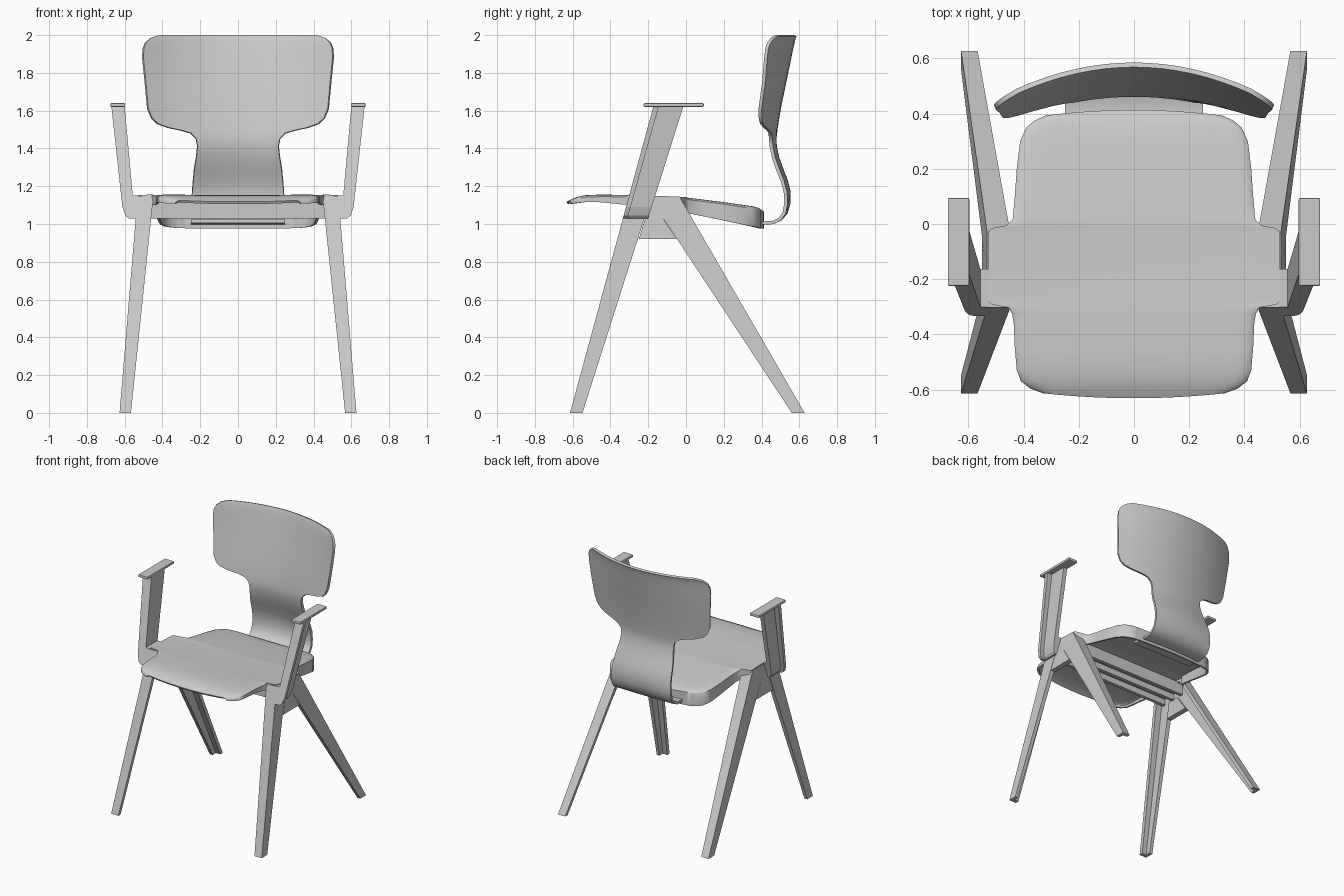
import bpy, bmesh, math

cube = bpy.data.objects.get("Cube")
if cube:
    bpy.data.objects.remove(cube, do_unlink=True)

# One plain grey for the whole chair
grey = bpy.data.materials.new("plain_grey")
grey.use_nodes = True
grey.diffuse_color = (0.6, 0.6, 0.6, 1)
grey.node_tree.nodes["Principled BSDF"].inputs["Base Color"].default_value = (0.6, 0.6, 0.6, 1)


def finish(name, bm, mirror=False, thickness=0, offset=-1, bevel=0, smooth=False):
    if not thickness:
        bmesh.ops.recalc_face_normals(bm, faces=bm.faces)
    mesh = bpy.data.meshes.new(name)
    bm.to_mesh(mesh)
    bm.free()
    ob = bpy.data.objects.new(name, mesh)
    bpy.context.collection.objects.link(ob)
    mesh.materials.append(grey)
    if thickness:
        m = ob.modifiers.new("shell", 'SOLIDIFY')
        m.thickness, m.offset = thickness, offset
    if bevel:
        m = ob.modifiers.new("soft_edges", 'BEVEL')
        m.width, m.segments = bevel, 2
    if mirror:
        m = ob.modifiers.new("both_sides", 'MIRROR')
        m.use_axis = (True, False, False)
    if smooth:
        bpy.ops.object.select_all(action='DESELECT')
        ob.select_set(True)
        bpy.context.view_layer.objects.active = ob
        bpy.ops.object.convert(target='MESH')
        bpy.ops.object.shade_smooth_by_angle(angle=math.radians(40))


def prism(bm, side_a, side_b):
    """Close two matching outlines into a solid."""
    a = [bm.verts.new(p) for p in side_a]
    b = [bm.verts.new(p) for p in side_b]
    n = len(a)
    bm.faces.new(a[::-1])
    bm.faces.new(b)
    for i in range(n):
        bm.faces.new((a[i], a[(i + 1) % n], b[(i + 1) % n], b[i]))


def grid(bm, rows):
    """Skin a list of equal-length rows of points."""
    vs = [[bm.verts.new(p) for p in r] for r in rows]
    for r, s in zip(vs, vs[1:]):
        for i in range(len(r) - 1):
            bm.faces.new((r[i], r[i + 1], s[i + 1], s[i]))


def lerp(table, t):
    if t <= table[0][0]:
        return table[0][1]
    for (a, va), (b, vb) in zip(table, table[1:]):
        if t <= b:
            return va + (vb - va) * (t - a) / (b - a)
    return table[-1][1]


# Leg frames: splayed inverted V of angle section, an outer plate plus an edge flange
def outer_x(z):
    return 0.627 - 0.083 * z


def inner_x(z):
    return 0.567 - 0.104 * z


def frame_part(name, outline, depth):
    """Extrude a y-z outline inward from the outer plane; depth 1 is the full leg width."""
    bm = bmesh.new()
    prism(bm, [(outer_x(z), y, z) for y, z in outline],
          [(outer_x(z) + (inner_x(z) - outer_x(z)) * depth, y, z) for y, z in outline])
    finish(name, bm, mirror=True)


frame_part("leg_plate", [(-.614, 0), (-.302, 1.147), (-.03, 1.138), (.628, 0), (.56, 0),
                         (-.12, 1.03), (-.22, 1.03), (-.548, 0)], .4)
frame_part("leg_flange", [(-.614, 0), (-.302, 1.147), (-.03, 1.138), (.628, 0), (.598, 0),
                          (-.045, 1.11), (-.284, 1.11), (-.586, 0)], 1)
frame_part("leg_web", [(-.25, .92), (-.215, 1.035), (-.125, 1.035), (-.05, .92)], .5)

# Beam under the seat joining both frames, with ribs on its underside
beam = [(-.28, 1.12), (-.28, 1.03), (-.255, 1.03), (-.255, 1.075), (-.185, 1.075), (-.185, 1.03),
        (-.16, 1.03), (-.16, 1.075), (-.09, 1.075), (-.09, 1.03), (-.065, 1.03), (-.065, 1.12)]
bm = bmesh.new()
prism(bm, [(-.5, y, z) for y, z in beam], [(.5, y, z) for y, z in beam])
finish("under_seat_beam", bm)

# Arm supports: hooked angle section leaning back, full-width front flange and thinner inner plate
outer_hook = [(.532, 1.03), (.578, 1.03), (.597, 1.045), (.612, 1.09), (.67, 1.62)]
inner_hook = [(.60, 1.62), (.557, 1.15), (.545, 1.15), (.535, 1.15), (.527, 1.15)]
bm = bmesh.new()
for t0, t1, keep in ((0, .18, 1), (.18, 1, .45)):
    def ring(t):
        outline = [(b[0] + (a[0] - b[0]) * keep, a[1])
                   for a, b in zip(outer_hook, inner_hook[::-1])] + inner_hook
        pts = []
        for x, z in outline:
            front, rear = -.614 + .272 * z, -.525 + .315 * z
            pts.append((x, front + (rear - front) * t, z))
        return pts
    prism(bm, ring(t0), ring(t1))
finish("arm_support", bm, mirror=True)

# Armrest pads
bm = bmesh.new()
bmesh.ops.create_cube(bm, size=1)
for v in bm.verts:
    v.co = (.636 + v.co.x * .078, -.065 + v.co.y * .318, 1.63 + v.co.z * .02)
finish("armrest_pad", bm, mirror=True, bevel=.005)

# Seat shell: rows of y and half width, with ears over the frames and a skirt
widths = [(-.61, .33), (-.597, .375), (-.57, .41), (-.53, .425), (-.45, .432), (-.36, .436),
          (-.325, .442), (-.303, .455), (-.292, .515), (-.28, .529), (-.16, .53), (-.03, .529),
          (-.015, .515), (-.005, .46), (.015, .44), (.1, .432), (.2, .425), (.3, .413),
          (.35, .39), (.375, .36), (.388, .32)]
height = [(-.63, 1.118), (-.59, 1.14), (-.54, 1.153), (-.45, 1.157), (-.3, 1.155), (0, 1.143),
          (.2, 1.117), (.35, 1.095), (.385, 1.085), (.42, 1.062)]
skirt = [(-.63, 1.105), (-.5, 1.12), (-.3, 1.10), (0, 1.06), (.41, .975)]
cols = [-1, -.985, -.95, -.88, -.75, -.6, -.4, -.2, 0, .2, .4, .6, .75, .88, .95, .985, 1]


def seat_point(y, w, u, low=False):
    x = u * w
    bow = (.028 if y > 0 else -.02) * max(0, 1 - (x / .36) ** 2) * (abs(y + .1) / .5) ** 4
    yy = y + bow
    z = lerp(height, yy)
    if abs(y + .16) > .16:
        z -= .012 * abs(u) ** 30
    dish = .012 * (1 - u * u) * max(0, 1 - abs(y + .1) / .5)
    return (x, yy, lerp(skirt, yy) if low else z - dish)


rows = []
for y, w in widths:
    rows.append([seat_point(y, w, -1, True)] + [seat_point(y, w, u) for u in cols]
                + [seat_point(y, w, 1, True)])
y, w = widths[-1]
rows.append([seat_point(y, w, u, True) for u in [-1] + cols + [1]])
bm = bmesh.new()
grid(bm, rows)
bmesh.ops.remove_doubles(bm, verts=bm.verts, dist=1e-5)
finish("seat", bm, thickness=.014, smooth=True)

# Backrest: one bent sheet, tongue to neck to wide curved top
# (centre y, z, half width, sideways curvature)
back = [(.30, 1.015, .25, 0), (.41, 1.005, .25, 0), (.46, 1.008, .25, 0), (.50, 1.025, .25, .05),
        (.53, 1.06, .248, .15), (.544, 1.11, .246, .25), (.545, 1.17, .243, .32),
        (.53, 1.23, .238, .36), (.507, 1.29, .232, .4), (.485, 1.35, .222, .43),
        (.472, 1.41, .215, .44), (.47, 1.45, .222, .44), (.473, 1.48, .25, .44),
        (.475, 1.495, .30, .44), (.477, 1.51, .37, .44), (.48, 1.53, .425, .44),
        (.485, 1.56, .457, .44), (.493, 1.61, .478, .44), (.522, 1.75, .491, .46),
        (.549, 1.88, .504, .50), (.559, 1.93, .502, .52), (.566, 1.96, .49, .53),
        (.572, 1.985, .462, .53), (.577, 1.998, .42, .53)]
bm = bmesh.new()
grid(bm, [[(w * i / 8, y - k * (w * i / 8) ** 2, z) for i in range(-8, 9)] for y, z, w, k in back])
finish("backrest", bm, thickness=.018, offset=0, smooth=True)
